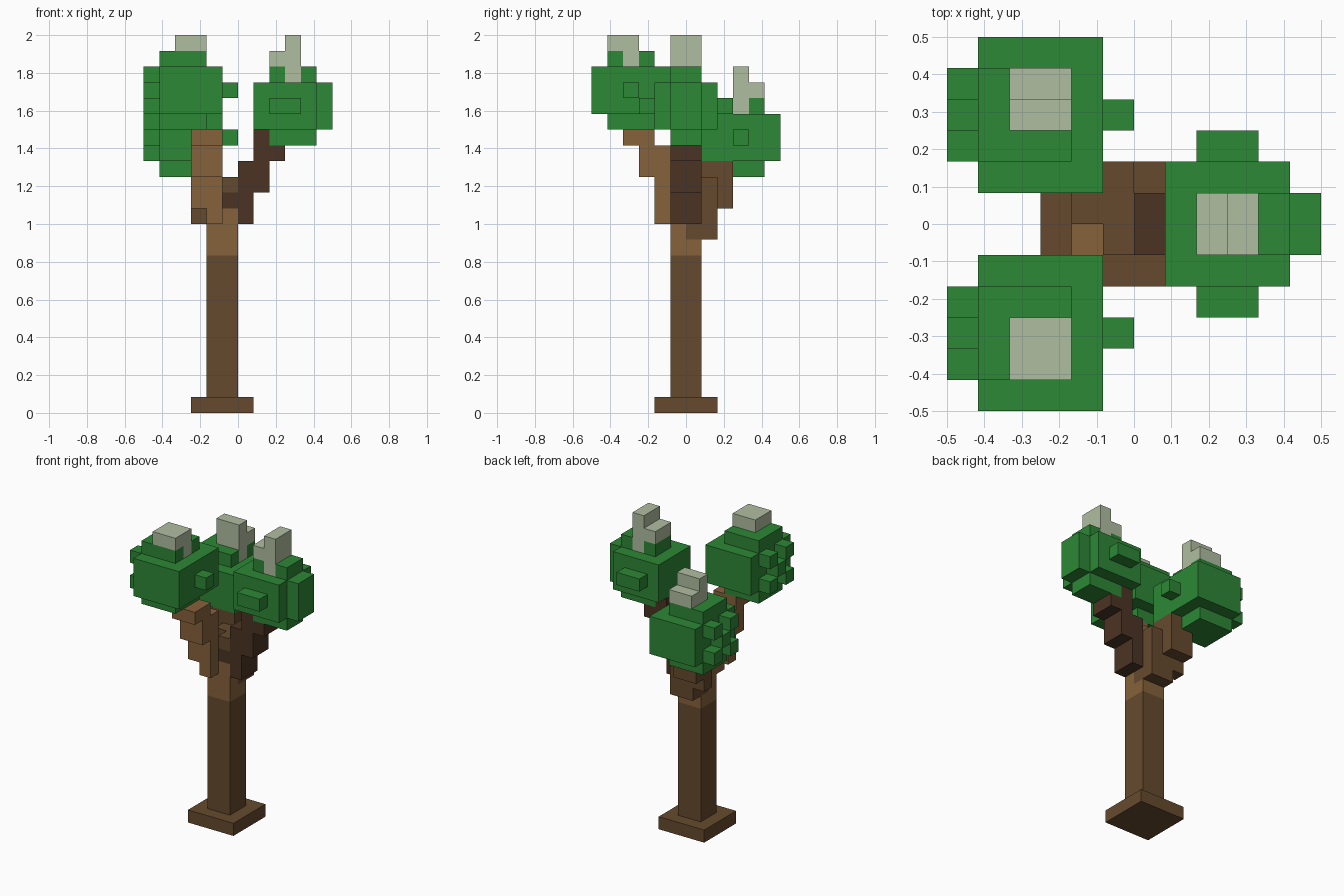
import bpy, bmesh
from mathutils import Vector

if "Cube" in bpy.data.objects:
    bpy.data.objects.remove(bpy.data.objects["Cube"], do_unlink=True)

U = 1 / 12  # size of one block


def srgb(*rgb):
    return [((c / 255 + 0.055) / 1.055) ** 2.4 for c in rgb] + [1.0]


def material(name, colour):
    m = bpy.data.materials.new(name)
    m.use_nodes = True
    m.diffuse_color = colour
    m.node_tree.nodes["Principled BSDF"].inputs["Base Color"].default_value = colour
    return m


bark = material("bark brown", srgb(102, 74, 46))
light = material("light bark", srgb(134, 98, 58))
dark = material("dark bark", srgb(75, 52, 36))
leaf = material("leaf green", srgb(45, 136, 54))
pale = material("pale top", srgb(176, 190, 161))

cells = {}      # block position -> part name
materials = {}  # part name -> material


def fill(part, mat, *boxes):
    """Fill boxes (x0, x1, y0, y1, z0, z1) with blocks of one part."""
    materials[part] = mat
    for x0, x1, y0, y1, z0, z1 in boxes:
        for x in range(x0, x1):
            for y in range(y0, y1):
                for z in range(z0, z1):
                    cells[x, y, z] = part


def to_back(boxes, drop):
    """Mirror boxes front to back and lower them."""
    return [(x0, x1, -y1, -y0, z0 - drop, z1 - drop)
            for x0, x1, y0, y1, z0, z1 in boxes]


# Trunk and foot
fill("foot", bark, (-3, 1, -2, 2, 0, 1))
fill("trunk", bark, (-2, 0, -1, 1, 1, 10))
fill("upper_trunk", light, (-2, 0, -1, 1, 10, 13))

# Three stepped branches
fill("side_branch", dark, (-1, 1, -1, 1, 13, 14), (0, 1, -1, 1, 12, 16),
     (1, 2, -1, 1, 14, 18), (2, 3, -1, 1, 16, 18))
fill("back_branch", bark, (-2, 0, 0, 2, 11, 15), (-1, 0, -1, 1, 14, 15),
     (-3, -2, 1, 2, 12, 16), (-3, -1, 1, 3, 13, 16))
fill("front_branch", light, (-2, -1, -2, 0, 12, 14), (-3, -1, -2, -1, 13, 17),
     (-2, -1, -2, -1, 12, 13), (-3, -1, -3, -2, 15, 18), (-3, -1, -4, -3, 17, 18))

# Front and back crowns: body, upper and lower layers, inner nub, checkered side
crown = [(-5, -1, -6, -1, 19, 22), (-5, -2, -5, -2, 18, 23), (-1, 0, -4, -3, 20, 21)]
crown += [(-6, -5, y, y + 1, z, z + 1) for y in (-5, -4, -3) for z in (19, 20, 21)
          if (y + z) % 2 == 0]
fill("front_crown", leaf, *crown)
fill("back_crown", leaf, *to_back(crown, 3))

# Side crown
fill("side_crown", leaf, (1, 5, -2, 2, 18, 21), (2, 5, -1, 1, 17, 22),
     (5, 6, -1, 1, 18, 21), (2, 4, -3, 3, 19, 20))

# Pale caps
fill("front_cap", pale, (-4, -2, -5, -3, 23, 24), (-4, -2, -4, -3, 22, 23))
fill("back_cap", pale, (-4, -2, 3, 4, 19, 22), (-4, -2, 4, 5, 20, 21))
fill("side_cap", pale, (3, 4, -1, 1, 21, 24), (2, 3, -1, 1, 22, 23))

# Build each part from its exposed block faces
AXES = [Vector((1, 0, 0)), Vector((0, 1, 0)), Vector((0, 0, 1))]
for part, mat in materials.items():
    bm = bmesh.new()
    for pos, owner in cells.items():
        if owner != part:
            continue
        centre = Vector(pos) + Vector((0.5, 0.5, 0.5))
        for i in range(3):
            for s in (1, -1):
                n = AXES[i] * s
                if tuple(int(c) for c in Vector(pos) + n) in cells:
                    continue
                a, b = AXES[(i + 1) % 3] * 0.5, AXES[(i + 2) % 3] * 0.5 * s
                mid = centre + n * 0.5
                bm.faces.new([bm.verts.new((mid + o) * U)
                              for o in (-a - b, a - b, a + b, b - a)])
    bmesh.ops.remove_doubles(bm, verts=bm.verts, dist=1e-4)
    bmesh.ops.dissolve_limit(bm, angle_limit=0.01, verts=bm.verts, edges=bm.edges)
    mesh = bpy.data.meshes.new(part)
    bm.to_mesh(mesh)
    bm.free()
    mesh.materials.append(mat)
    bpy.context.collection.objects.link(bpy.data.objects.new(part, mesh))
